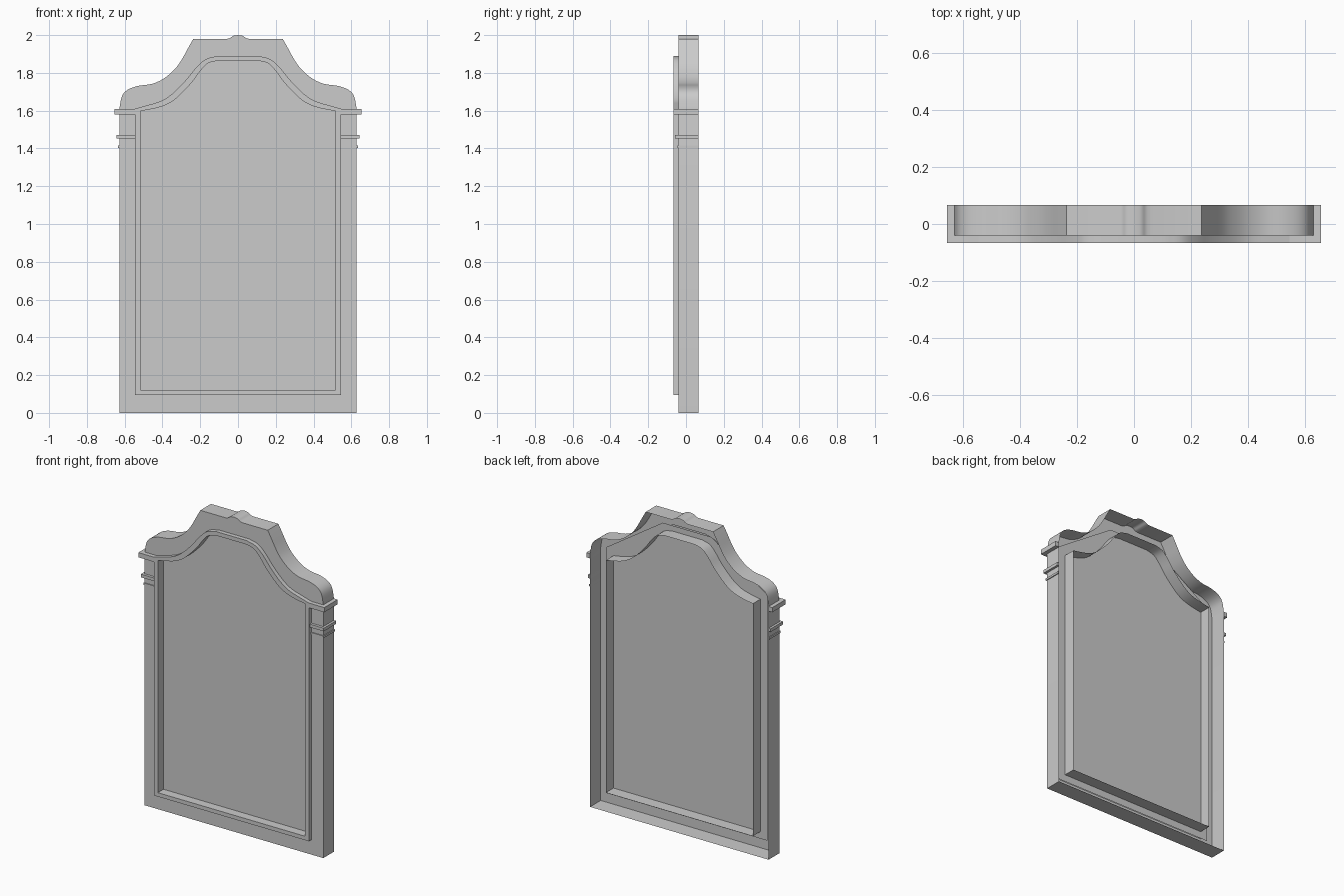
import bpy, bmesh
from mathutils import Vector

if "Cube" in bpy.data.objects:
    bpy.data.objects.remove(bpy.data.objects["Cube"])

FRONT, FACE, BACK, GLASS = -0.067, -0.04, 0.067, -0.01


def smooth(pts, steps=4):
    """Catmull-Rom curve through 2D points."""
    p = [Vector(q) for q in pts]
    p = [2 * p[0] - p[1]] + p + [2 * p[-1] - p[-2]]
    out = []
    for a, b, c, d in zip(p, p[1:], p[2:], p[3:]):
        for i in range(steps):
            t = i / steps
            out.append(0.5 * (2 * b + (c - a) * t + (2 * a - 5 * b + 4 * c - d) * t * t
                              + (3 * b - a - 3 * c + d) * t ** 3))
    return out + [p[-2]]


def mirrored(half):
    """Closed outline from its right half, listed top to bottom."""
    left = [Vector((-q[0], q[1])) for q in reversed(half) if abs(q[0]) > 1e-6]
    return [Vector(q) for q in half] + left


def loop(bm, outline, y):
    return [bm.verts.new((p.x, y, p.y)) for p in outline]


def bridge(bm, a, b):
    n = len(a)
    for i in range(n):
        j = (i + 1) % n
        bm.faces.new((a[i], a[j], b[j], b[i]))


def finish(bm, name):
    bmesh.ops.recalc_face_normals(bm, faces=bm.faces)
    mesh = bpy.data.meshes.new(name)
    bm.to_mesh(mesh)
    bm.free()
    ob = bpy.data.objects.new(name, mesh)
    bpy.context.collection.objects.link(ob)
    bpy.ops.object.select_all(action='DESELECT')
    ob.select_set(True)
    bpy.context.view_layer.objects.active = ob
    bpy.ops.object.shade_smooth_by_angle(angle=0.5)
    return ob


# Outlines (x, z)
crest_bump = smooth([(0, 2.0), (0.025, 1.996), (0.042, 1.985), (0.058, 1.98)])
crest_side = smooth([(0.237, 1.98), (0.265, 1.93), (0.297, 1.872), (0.333, 1.822),
                     (0.39, 1.772), (0.455, 1.742), (0.53, 1.731), (0.585, 1.71),
                     (0.615, 1.675), (0.628, 1.61)])
frame_outline = mirrored(crest_bump + crest_side + [(0.628, 0)])

arch_outer = smooth([(0.106, 1.89), (0.17, 1.873), (0.22, 1.83), (0.265, 1.775),
                     (0.31, 1.725), (0.36, 1.68), (0.41, 1.65), (0.475, 1.63), (0.545, 1.61)])
arch_inner = smooth([(0.106, 1.865), (0.16, 1.85), (0.2, 1.81), (0.24, 1.755),
                     (0.29, 1.70), (0.34, 1.655), (0.39, 1.627), (0.45, 1.61), (0.517, 1.598)])
moulding_outline = mirrored(arch_outer + [(0.545, 0.095)])
opening_outline = mirrored(arch_inner + [(0.517, 0.12)])

# Frame: front sheet with opening, outer wall, open at the back
bm = bmesh.new()
rim = loop(bm, frame_outline, FACE)
bridge(bm, rim, loop(bm, frame_outline, BACK))
hole = loop(bm, moulding_outline, FACE)
edges = []
for ring in (rim, hole):
    for a, b in zip(ring, ring[1:] + ring[:1]):
        edges.append(bm.edges.get((a, b)) or bm.edges.new((a, b)))
bmesh.ops.triangle_fill(bm, edges=edges, use_beauty=True, normal=(0, -1, 0))
finish(bm, "frame")

# Moulding: raised lip and deep reveal around the glass
bm = bmesh.new()
rings = [loop(bm, moulding_outline, FACE), loop(bm, moulding_outline, FRONT),
         loop(bm, opening_outline, FRONT), loop(bm, opening_outline, BACK)]
for a, b in zip(rings, rings[1:]):
    bridge(bm, a, b)
finish(bm, "inner_moulding")

# Mirror glass: flat plate with a plain faceted top
bm = bmesh.new()
bm.faces.new(loop(bm, mirrored([(0.17, 1.9), (0.565, 1.64), (0.565, 0.075)]), GLASS))
glass = finish(bm, "mirror_glass")
if glass.data.polygons[0].normal.y > 0:
    glass.data.flip_normals()


# Column bands: L-shaped plan wrapping each outer corner
def band(name, side, z0, z1, x_out, y_front):
    plan = [(0.545, y_front), (x_out, y_front), (x_out, BACK),
            (0.628, BACK), (0.628, FACE), (0.545, FACE)]
    bm = bmesh.new()
    low = [bm.verts.new((side * x, y, z0)) for x, y in plan]
    high = [bm.verts.new((side * x, y, z1)) for x, y in plan]
    bridge(bm, low, high)
    bm.faces.new(low)
    bm.faces.new(high)
    finish(bm, name)


for side, tag in ((-1, "left"), (1, "right")):
    band("capital_" + tag, side, 1.58, 1.61, 0.654, FRONT)
    band("collar_" + tag, side, 1.452, 1.472, 0.643, -0.057)
    band("collar_bead_" + tag, side, 1.402, 1.415, 0.634, -0.046)
